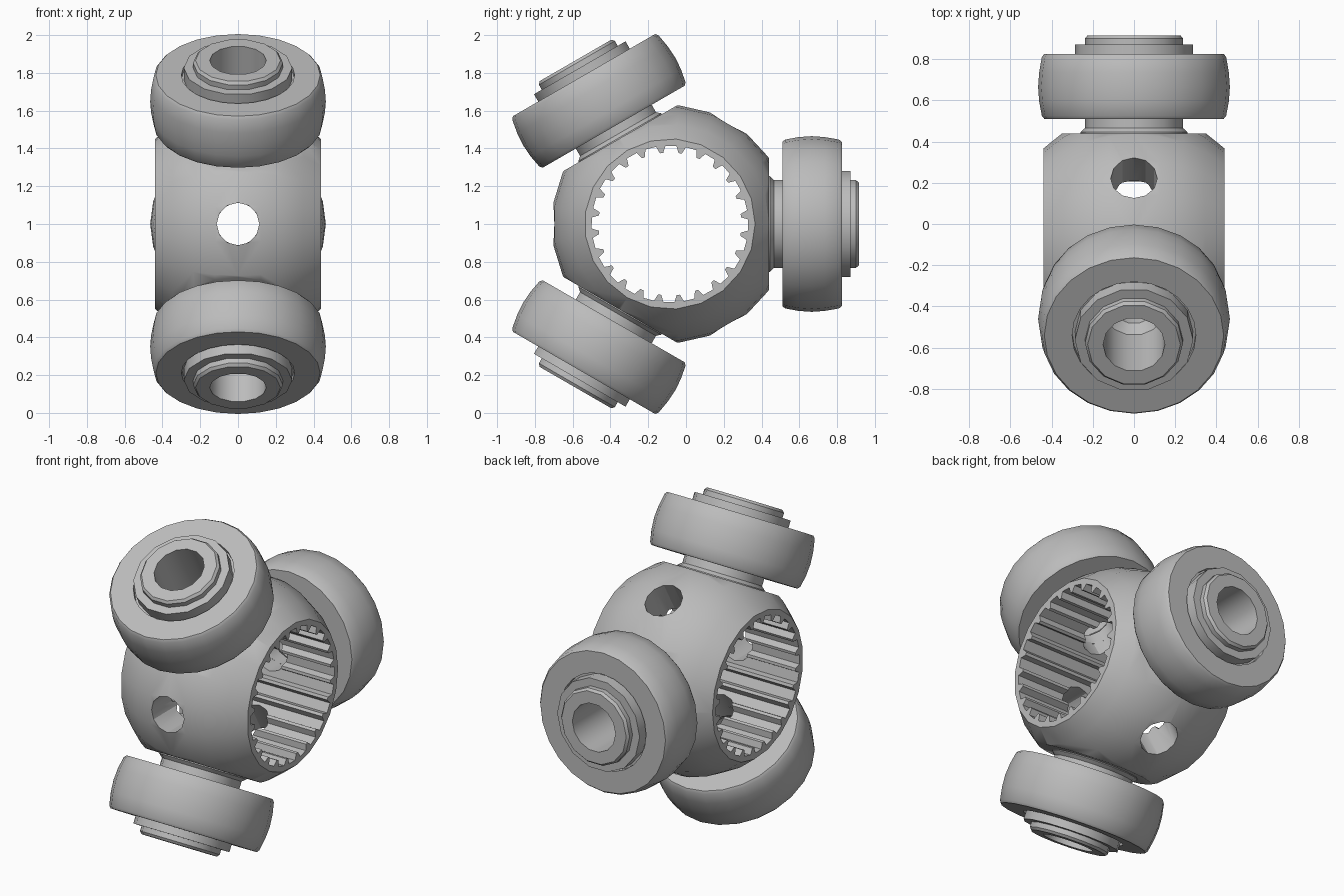
import bpy, bmesh, math
from mathutils import Matrix, Vector

cube = bpy.data.objects.get("Cube")
if cube:
    bpy.data.objects.remove(cube, do_unlink=True)

steel = bpy.data.materials.new("steel_grey")
steel.use_nodes = True
GREY = (0.5, 0.5, 0.5, 1)
steel.diffuse_color = GREY
steel.node_tree.nodes["Principled BSDF"].inputs["Base Color"].default_value = GREY

HUB = Matrix.Translation((0, -0.085, 1.0))
SPHERE, HALF = 0.63, 0.44


def turn(degrees):
    """Rotation round the hub axis; zero points to +y."""
    return HUB @ Matrix.Rotation(math.radians(degrees), 4, 'X')


def make(name, bm, matrix):
    bmesh.ops.recalc_face_normals(bm, faces=bm.faces)
    mesh = bpy.data.meshes.new(name)
    bm.to_mesh(mesh)
    bm.free()
    mesh.transform(matrix)
    obj = bpy.data.objects.new(name, mesh)
    mesh.materials.append(steel)
    bpy.context.collection.objects.link(obj)
    return obj


def lathe(name, profile, sides, matrix, ring=False, phase=0.0):
    """Revolve (radius, height) points round y; a ring profile is closed, others are capped."""
    bm = bmesh.new()
    loops = []
    for r, h in profile:
        angles = [phase + 2 * math.pi * i / sides for i in range(sides)]
        loops.append([bm.verts.new((r * math.cos(a), h, r * math.sin(a))) for a in angles])
    pairs = list(zip(loops, loops[1:]))
    if ring:
        pairs.append((loops[-1], loops[0]))
    else:
        bm.faces.new(loops[0])
        bm.faces.new(loops[-1])
    for a, b in pairs:
        for i in range(sides):
            j = (i + 1) % sides
            bm.faces.new((a[i], a[j], b[j], b[i]))
    return make(name, bm, matrix)


def smooth(obj):
    bpy.ops.object.select_all(action='DESELECT')
    obj.select_set(True)
    bpy.context.view_layer.objects.active = obj
    bpy.ops.object.shade_smooth_by_angle(angle=math.radians(30))


# Hub: a ball cut flat at both ends of the x axis
along_x = HUB @ Matrix.Rotation(-math.pi / 2, 4, 'Z')
end = math.asin(HALF / SPHERE)
ball = [(SPHERE * math.cos(end * k / 4), SPHERE * math.sin(end * k / 4)) for k in range(-4, 5)]
hub = lathe("hub", ball, 21, along_x, phase=math.pi)
cutters = []

# Splined bore
TEETH = 24
bm = bmesh.new()
outline = []
for i in range(TEETH):
    for step, r in ((-0.32, 0.415), (0.22, 0.415), (0.36, 0.378), (0.54, 0.378)):
        a = 2 * math.pi * (i + step) / TEETH
        outline.append(bm.verts.new((-0.6, r * math.cos(a), r * math.sin(a))))
face = bm.faces.new(outline)
grown = bmesh.ops.extrude_face_region(bm, geom=[face])["geom"]
bmesh.ops.translate(bm, vec=(1.2, 0, 0), verts=[v for v in grown if isinstance(v, bmesh.types.BMVert)])
cutters.append(make("bore_cutter", bm, HUB))

for angle in (0, 120, 240):
    # Flat seat under each arm, bore through the arm, oil hole opposite it
    bm = bmesh.new()
    bmesh.ops.create_cube(bm, size=1.0)
    bmesh.ops.translate(bm, vec=Vector((0, 1.025, 0)), verts=bm.verts)
    cutters.append(make("seat_cutter", bm, turn(angle)))
    for name, side in (("arm_bore_cutter", 0), ("oil_hole_cutter", 180)):
        cutters.append(lathe(name, [(0.113, 0.25), (0.113, 0.8)], 12, turn(angle + side)))

for cutter in cutters:
    cutter.hide_render = True
    mod = hub.modifiers.new(cutter.name, 'BOOLEAN')
    mod.operation = 'DIFFERENCE'
    mod.solver = 'EXACT'
    mod.object = cutter
bpy.context.view_layer.update()
cut_mesh = bpy.data.meshes.new_from_object(hub.evaluated_get(bpy.context.evaluated_depsgraph_get()))
hub.modifiers.clear()
hub.data = cut_mesh
for cutter in cutters:
    bpy.data.objects.remove(cutter, do_unlink=True)
smooth(hub)

# Hollow stepped arm: neck, collar, end ring, then back down the stepped bore
ARM = [(0.26, 0.51), (0.26, 0.53), (0.238, 0.55), (0.238, 0.605), (0.31, 0.605),
       (0.31, 0.88), (0.287, 0.88), (0.287, 0.955), (0.238, 0.955), (0.238, 0.985),
       (0.225, 1.0), (0.15, 1.0), (0.15, 0.65), (0.113, 0.6), (0.113, 0.51)]
# Barrel roller with softened rims
ROLLER = [(0.30, 0.595), (0.435, 0.595), (0.447, 0.61), (0.46, 0.68), (0.465, 0.75),
          (0.46, 0.82), (0.447, 0.895), (0.435, 0.91), (0.30, 0.91)]
for place, angle in (("back", 0), ("upper_front", 120), ("lower_front", 240)):
    smooth(lathe(place + "_arm", ARM, 14, turn(angle), ring=True))
    smooth(lathe(place + "_roller", ROLLER, 24, turn(angle), ring=True))
